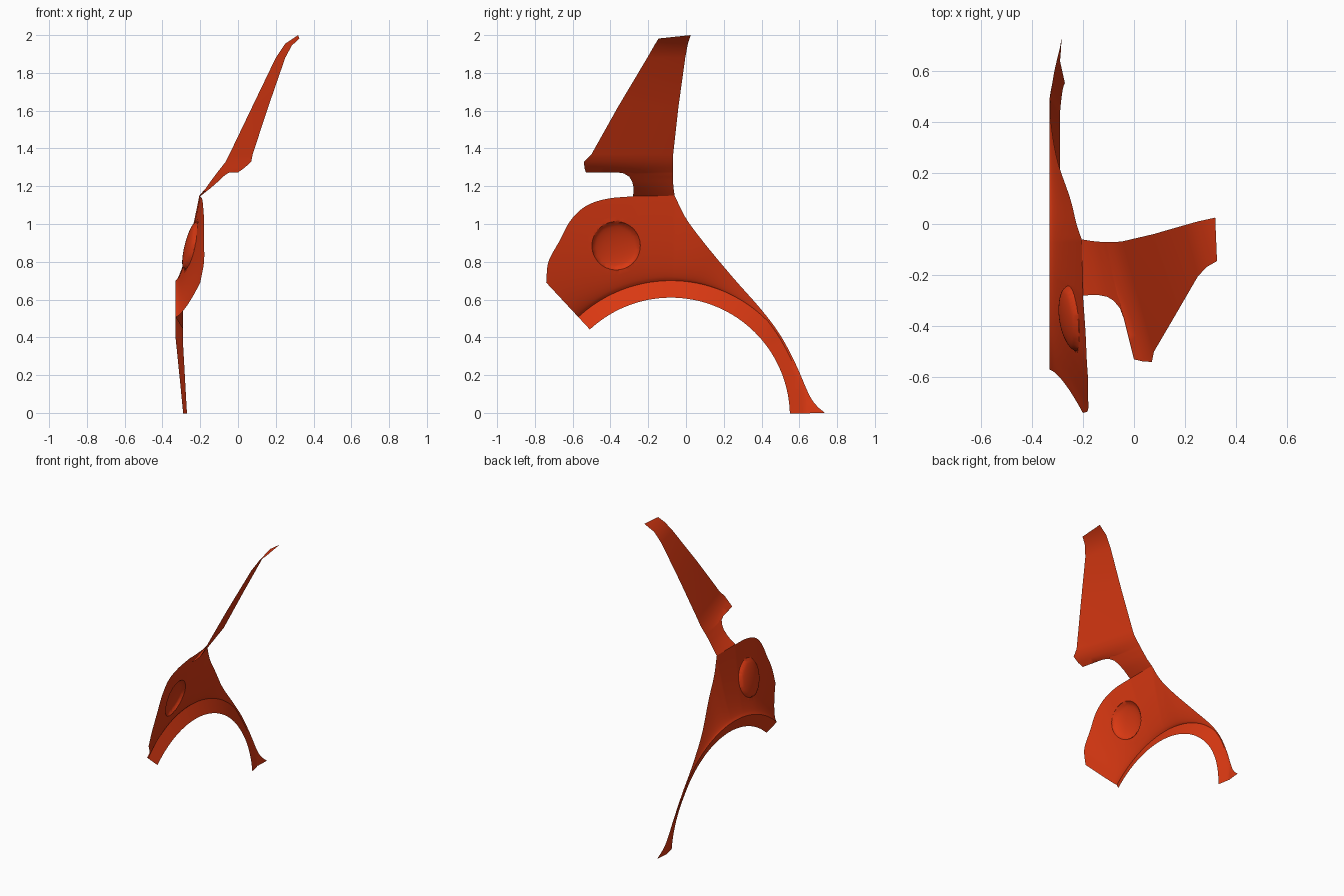
import bpy, bmesh, math
from mathutils import Vector

if "Cube" in bpy.data.objects:
    bpy.data.objects.remove(bpy.data.objects["Cube"])

paint = bpy.data.materials.new("orange_red_paint")
paint.diffuse_color = (0.7, 0.04, 0.006, 1)
paint.use_nodes = True
paint.node_tree.nodes["Principled BSDF"].inputs["Base Color"].default_value = paint.diffuse_color


def spline(pts, per):
    """Catmull-Rom curve through the points."""
    pts = [Vector(p) for p in pts]
    out = []
    for i in range(len(pts) - 1):
        p1, p2 = pts[i], pts[i + 1]
        p0 = pts[i - 1] if i else p1 * 2 - p2
        p3 = pts[i + 2] if i + 2 < len(pts) else p2 * 2 - p1
        for k in range(per):
            t = k / per
            out.append(0.5 * (2 * p1 + (p2 - p0) * t + (2 * p0 - 5 * p1 + 4 * p2 - p3) * t * t
                              + (3 * p1 - p0 - 3 * p2 + p3) * t ** 3))
    return out + [pts[-1]]


def sheet(name, rows, angle):
    """Skin a grid of points, with the outside facing -x."""
    bm = bmesh.new()
    grid = [[bm.verts.new(p) for p in r] for r in rows]
    for a, b in zip(grid, grid[1:]):
        for j in range(len(a) - 1):
            bm.faces.new((a[j], a[j + 1], b[j + 1], b[j]))
    bm.normal_update()
    if sum(f.normal.x * f.calc_area() for f in bm.faces) > 0:
        bmesh.ops.reverse_faces(bm, faces=bm.faces[:])
    me = bpy.data.meshes.new(name)
    bm.to_mesh(me)
    bm.free()
    ob = bpy.data.objects.new(name, me)
    bpy.context.collection.objects.link(ob)
    me.materials.append(paint)
    bpy.ops.object.select_all(action='DESELECT')
    ob.select_set(True)
    bpy.context.view_layer.objects.active = ob
    bpy.ops.object.shade_smooth_by_angle(angle=math.radians(angle))
    return ob


# Side panel: radial columns from the wheel arch out to the outline
CY, CZ, R_ARCH, R_RIDGE = -0.08, -0.02, 0.63, 0.72
outer_front = [(-.20, -.74, .69), (-.18, -.728, .80), (-.18, -.67, .91), (-.18, -.61, 1.02),
               (-.185, -.53, 1.095), (-.19, -.42, 1.133), (-.20, -.28, 1.147)]
outer_neck = [(-.20, -.28, 1.147), (-.205, -.06, 1.15)]
outer_rear = [(-.205, -.06, 1.15), (-.225, 0, 1.03), (-.25, .1, .895), (-.30, .25, .715),
              (-.325, .4, .545), (-.325, .5, .41), (-.315, .58, .26), (-.30, .65, .1),
              (-.29, .69, .04), (-.283, .735, 0)]
outline = spline(outer_front, 10)[:-1] + spline(outer_neck, 22)[:-1] + spline(outer_rear, 10)

LAMP_Y, LAMP_Z, LAMP_R, LAMP_H = -0.37, 0.885, 0.128, 0.035


def lamp_bulge(p):
    """Push the round lamp dome outward and snap nearby points to its rim."""
    d = Vector((p.y - LAMP_Y, p.z - LAMP_Z))
    r = d.length
    if abs(r - LAMP_R) < 0.007:
        d *= LAMP_R / r
        p.y, p.z = LAMP_Y + d.x, LAMP_Z + d.y
    elif r < LAMP_R:
        p.x -= LAMP_H * math.sqrt(1 - (r / LAMP_R) ** 2)
    return p


columns = []
for o in outline:
    dy, dz = o.y - CY, o.z - CZ
    d = math.hypot(dy, dz)
    dy, dz = dy / d, dz / d
    rr = min(R_RIDGE, d * 0.985)
    foot = max(0, 1 - o.z / 0.4)
    ridge = Vector((-.33 + .04 * foot, CY + dy * rr, CZ + dz * rr))
    arch = Vector((-.29 + .02 * foot, CY + dy * R_ARCH, CZ + dz * R_ARCH))
    col = [arch.lerp(ridge, k / 4) for k in range(4)]
    for k in range(45):
        t = k / 44
        p = ridge.lerp(o, t)
        p.x = ridge.x + (o.x - ridge.x) * t ** 0.7
        col.append(lamp_bulge(p))
    columns.append(col)
sheet("side_panel", columns, 35)

# Raked upper pillar: (front edge xyz), (rear edge xyz) from the neck upward
stations = [((-.20, -.28, 1.147), (-.205, -.06, 1.15)),
            ((-.145, -.277, 1.19), (-.17, -.066, 1.19)),
            ((-.105, -.285, 1.225), (-.142, -.069, 1.23)),
            ((-.08, -.30, 1.25), (-.127, -.07, 1.25)),
            ((-.055, -.33, 1.268), (-.115, -.07, 1.265)),
            ((-.04, -.37, 1.274), (-.112, -.07, 1.27)),
            ((0, -.53, 1.273), (-.108, -.07, 1.275)),
            ((.035, -.538, 1.298), (-.088, -.07, 1.30)),
            ((.07, -.54, 1.33), (-.065, -.07, 1.33)),
            ((.078, -.50, 1.37), (-.045, -.068, 1.37)),
            ((.16, -.36, 1.62), (.075, -.04, 1.62)),
            ((.25, -.205, 1.88), (.20, -.004, 1.88)),
            ((.285, -.168, 1.945), (.25, .01, 1.955)),
            ((.325, -.145, 1.982), (.318, .025, 2.0))]
rows = [[Vector(a).lerp(Vector(b), j / 14) for j in range(15)] for a, b in stations]
sheet("upper_pillar", rows, 40)
